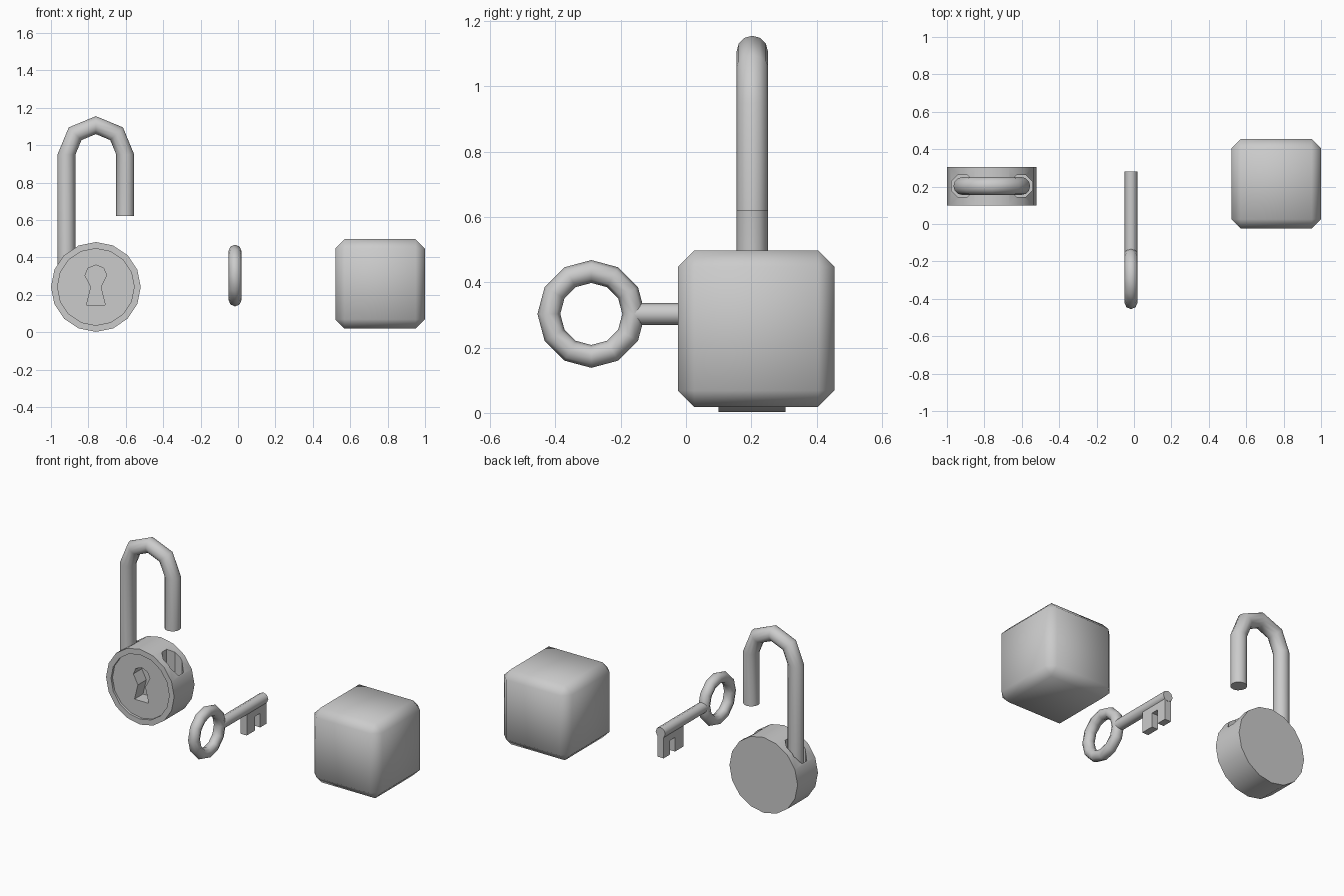
import bpy, bmesh, math
from mathutils import Vector

if "Cube" in bpy.data.objects:
    bpy.data.objects.remove(bpy.data.objects["Cube"])


def finish(bm, name, angle=None):
    bmesh.ops.recalc_face_normals(bm, faces=bm.faces)
    me = bpy.data.meshes.new(name)
    bm.to_mesh(me)
    bm.free()
    ob = bpy.data.objects.new(name, me)
    bpy.context.collection.objects.link(ob)
    smooth(ob, angle)
    return ob


def smooth(ob, angle):
    if angle is None:
        return
    bpy.ops.object.select_all(action='DESELECT')
    ob.select_set(True)
    bpy.context.view_layer.objects.active = ob
    bpy.ops.object.shade_smooth_by_angle(angle=math.radians(angle))


def loft(name, rings, angle=None):
    """Skin a list of equal-length point rings and cap both ends."""
    bm = bmesh.new()
    vs = [[bm.verts.new(p) for p in r] for r in rings]
    n = len(vs[0])
    for a, b in zip(vs, vs[1:]):
        for i in range(n):
            j = (i + 1) % n
            bm.faces.new((a[i], a[j], b[j], b[i]))
    bm.faces.new(vs[0])
    bm.faces.new(vs[-1])
    return finish(bm, name, angle)


def ring(c, r, n, u, v, turn=0.0):
    c, u, v = Vector(c), Vector(u), Vector(v)
    angs = [2 * math.pi * i / n + turn for i in range(n)]
    return [c + u * r * math.cos(a) + v * r * math.sin(a) for a in angs]


def cut(ob, cutter):
    m = ob.modifiers.new("cut", 'BOOLEAN')
    m.operation, m.solver, m.object = 'DIFFERENCE', 'EXACT', cutter
    bpy.context.view_layer.objects.active = ob
    bpy.ops.object.modifier_apply(modifier=m.name)
    bpy.data.objects.remove(cutter)


X, Y, Z = (1, 0, 0), (0, 1, 0), (0, 0, 1)
LX, LY, LZ = -0.76, 0.203, 0.242      # lock centre
ARC, ROD = 0.157, 0.048               # shackle bend and rod radius

# lock body: 16-sided drum with a recessed front disc
body = loft("lock_body", [ring((LX, y, LZ), r, 16, X, Z) for y, r in
                          ((0.305, 0.24), (0.10, 0.24), (0.10, 0.205), (0.115, 0.205))])

# keyhole: round head with flared slot
head = [(0.058 * math.sin(math.radians(a)), 0.062 + 0.055 * math.cos(math.radians(a)))
        for a in range(-135, 136, 45)]
hole = head + [(0.026, 0.0), (0.05, -0.097), (-0.05, -0.097), (-0.026, 0.0)]
hole = [p for i, p in enumerate(hole) if i not in (0, 6)]
cut(body, loft("keyhole_cutter", [[(LX + x, y, LZ + z) for x, z in hole] for y in (0.05, 0.20)]))

# shackle sockets
for s in (-1, 1):
    cut(body, loft("socket_cutter", [ring((LX + s * ARC, LY, z), 0.064, 8, X, Y, math.pi / 8)
                                     for z in (0.27, 0.6)]))
smooth(body, 30)

# shackle: long leg, five-point bend, short leg
rings = [ring((LX - ARC, LY, 0.27), ROD, 12, (-1, 0, 0), Y)]
for i in range(5):
    a = math.pi - i * math.pi / 4
    d = Vector((math.cos(a), 0, math.sin(a)))
    rings.append(ring(Vector((LX, LY, 0.95)) + d * ARC, ROD, 12, d, Y))
rings.append(ring((LX + ARC, LY, 0.62), ROD, 12, X, Y))
loft("shackle", rings, 50)

# key bow
KX, KZ = -0.016, 0.303
bpy.ops.mesh.primitive_torus_add(major_segments=12, minor_segments=8, major_radius=0.13,
                                 minor_radius=0.035, location=(KX, -0.29, KZ),
                                 rotation=(0, math.pi / 2, 0))
bow = bpy.context.object
bow.name = "key_bow"
smooth(bow, 50)

# key shaft
loft("key_shaft", [ring((KX, y, KZ), 0.034, 8, X, Z) for y in (-0.16, 0.28)], 50)

# key bit with two teeth
bit = [(0.08, 0.30), (0.08, 0.145), (0.165, 0.145), (0.165, 0.235),
       (0.215, 0.235), (0.215, 0.145), (0.279, 0.145), (0.279, 0.30)]
loft("key_bit", [[(KX + s * 0.022, y, z) for y, z in bit] for s in (-1, 1)])

# chamfered block, shaded smooth all over
bm = bmesh.new()
bmesh.ops.create_cube(bm, size=0.479)
bmesh.ops.bevel(bm, geom=bm.edges[:], offset=0.05, segments=1, affect='EDGES')
bmesh.ops.translate(bm, verts=bm.verts, vec=(0.76, 0.215, 0.258))
finish(bm, "block", 180)
